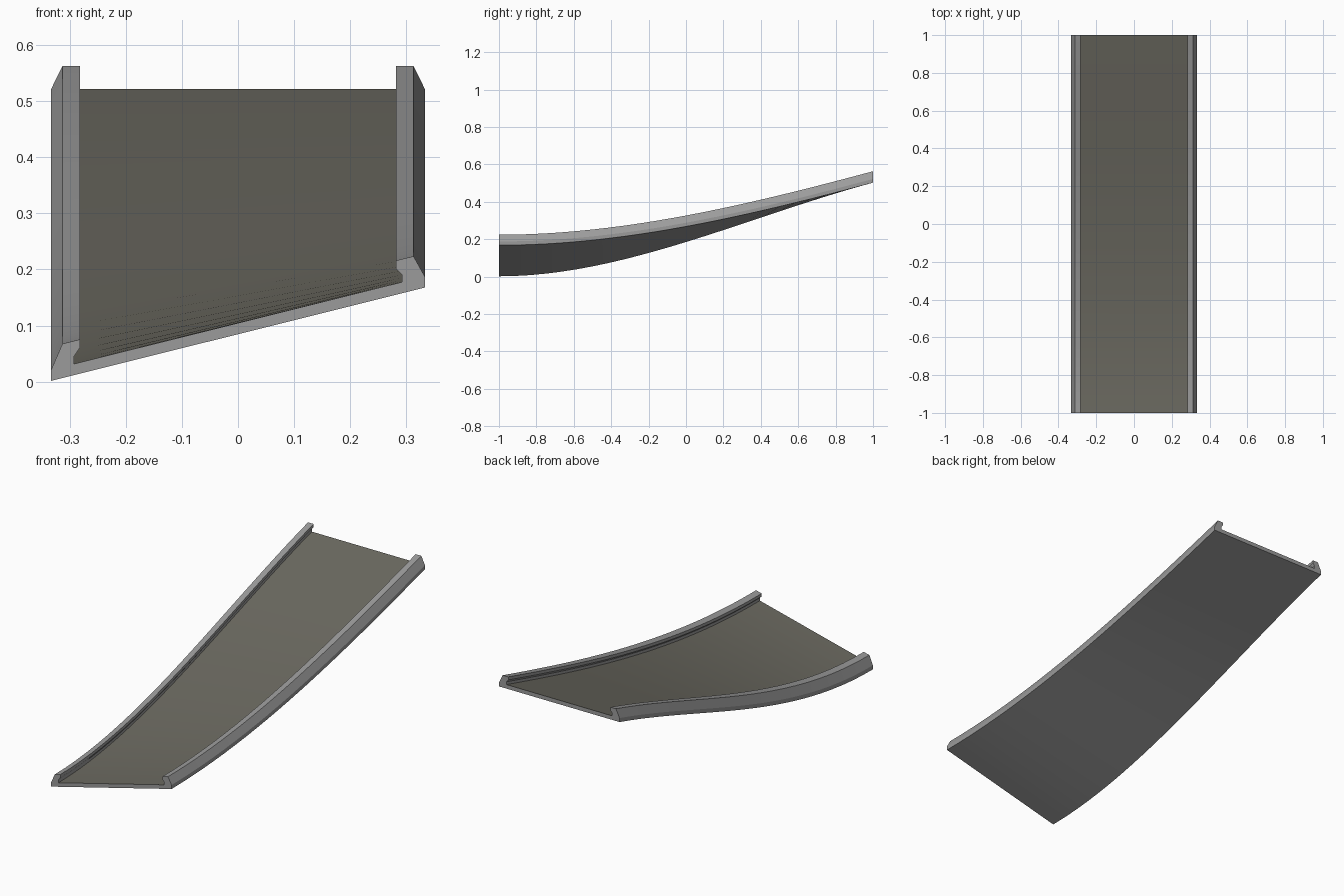
import bpy, bmesh

if "Cube" in bpy.data.objects:
    bpy.data.objects.remove(bpy.data.objects["Cube"])

def material(name, rgb):
    m = bpy.data.materials.new(name)
    m.diffuse_color = (*rgb, 1)
    m.use_nodes = True
    m.node_tree.nodes["Principled BSDF"].inputs["Base Color"].default_value = m.diffuse_color
    return m

rail_grey = material("rail grey", (0.33, 0.33, 0.33))
floor_grey = material("warm floor grey", (0.15, 0.145, 0.12))

# Half cross-section: outer bottom, chamfered outer wall, rail top, undercut inner wall
half = [(0.333, 0.0), (0.333, 0.020), (0.313, 0.061), (0.282, 0.061),
        (0.282, 0.046), (0.292, 0.034), (0.292, 0.020)]
# Full closed loop; the edge after the last right-hand point is the floor
profile = half + [(-x, z) for x, z in reversed(half)]
FLOOR_EDGE = len(half) - 1
STEPS = 24

def height(x, t):
    # ramp starts level and leaves at 15 degrees, banking eases out to flat
    h01 = 3 * t**2 - 2 * t**3
    h11 = t**3 - t**2
    start = 0.0845 + 0.2495 * x
    return start + (0.502 - start) * h01 + 2 * 0.268 * h11

bm = bmesh.new()
rings = []
for i in range(STEPS + 1):
    t = i / STEPS
    rings.append([bm.verts.new((x, 2 * t - 1, z + height(x, t))) for x, z in profile])

n = len(profile)
for a, b in zip(rings, rings[1:]):
    for k in range(n):
        j = (k + 1) % n
        f = bm.faces.new((a[k], a[j], b[j], b[k]))
        f.material_index = 1 if k == FLOOR_EDGE else 0
# End caps
bm.faces.new(rings[0])
bm.faces.new(rings[-1])
bmesh.ops.recalc_face_normals(bm, faces=bm.faces)

mesh = bpy.data.meshes.new("banked_ramp_track")
bm.to_mesh(mesh)
bm.free()
mesh.materials.append(rail_grey)
mesh.materials.append(floor_grey)
track = bpy.data.objects.new("banked_ramp_track", mesh)
bpy.context.collection.objects.link(track)

# Smooth along the sweep, sharp at the profile corners
bpy.context.view_layer.objects.active = track
track.select_set(True)
bpy.ops.object.shade_smooth_by_angle(angle=0.35)
